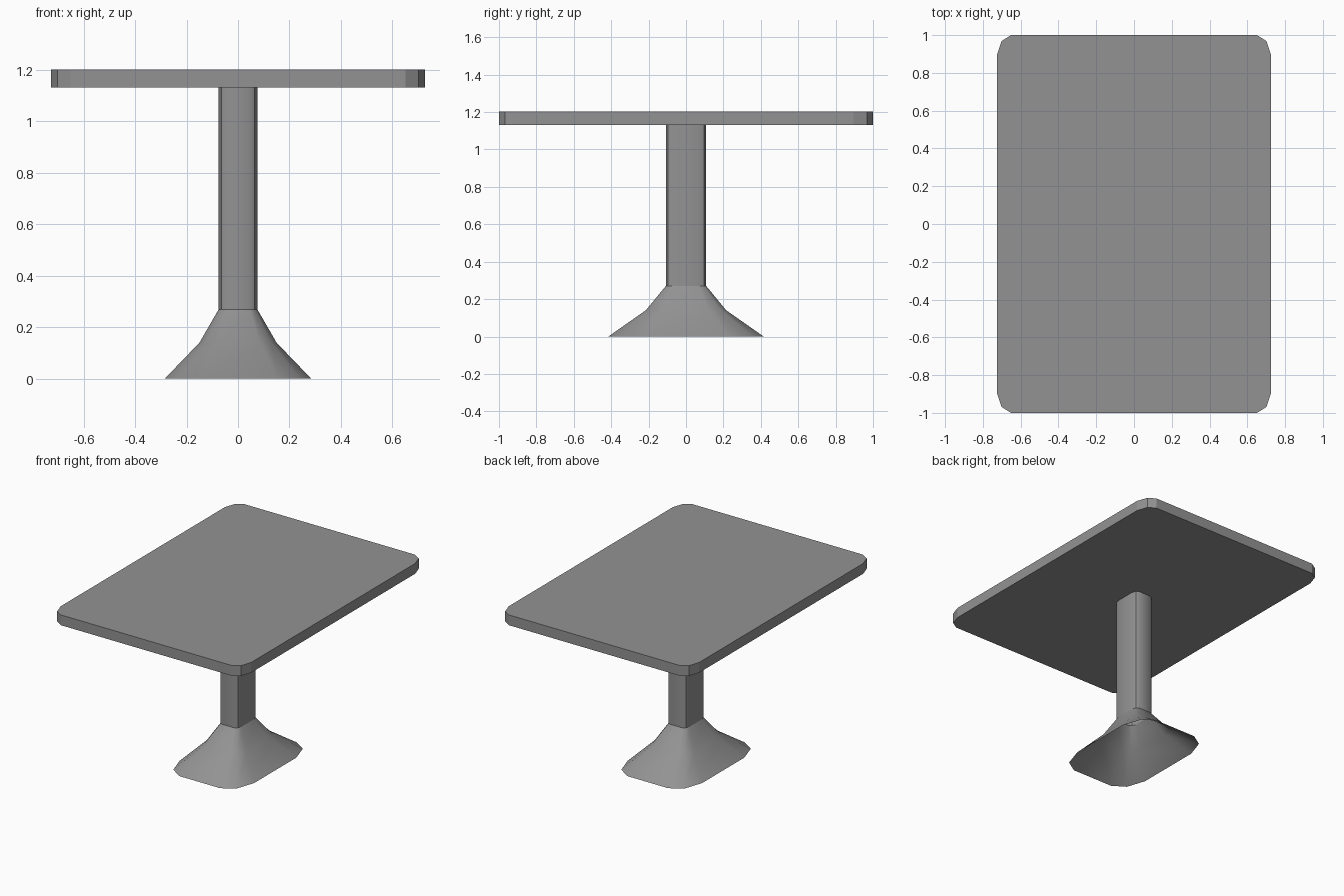
import bpy, bmesh, math

if "Cube" in bpy.data.objects:
    bpy.data.objects.remove(bpy.data.objects["Cube"])

# Dark grey for every part
grey = bpy.data.materials.new("dark_grey")
grey.diffuse_color = (0.29, 0.29, 0.29, 1.0)
grey.use_nodes = True
grey.node_tree.nodes["Principled BSDF"].inputs["Base Color"].default_value = grey.diffuse_color


def outline(hx, hy, cx, cy):
    """Mirrored rounded-rectangle outline with two facets per corner."""
    quarter = [(hx, hy - cy), (hx - cx * 0.33, hy - cy * 0.30), (hx - cx, hy)]
    pts = list(quarter)
    pts += [(-x, y) for x, y in reversed(quarter)]
    pts += [(-x, -y) for x, y in quarter]
    pts += [(x, -y) for x, y in reversed(quarter)]
    return pts


def loft(name, sections, caps=False, smooth_angle=None):
    """Skin a stack of outlines given as (z, half x, half y, corner x, corner y)."""
    bm = bmesh.new()
    rings = [[bm.verts.new((x, y, z)) for x, y in outline(*dims)]
             for z, *dims in sections]
    n = len(rings[0])
    for low, high in zip(rings, rings[1:]):
        for i in range(n):
            j = (i + 1) % n
            bm.faces.new((low[i], low[j], high[j], high[i]))
    if caps:
        bm.faces.new(rings[0][::-1])
        bm.faces.new(rings[-1])
    mesh = bpy.data.meshes.new(name)
    bm.to_mesh(mesh)
    bm.free()
    mesh.materials.append(grey)
    obj = bpy.data.objects.new(name, mesh)
    bpy.context.collection.objects.link(obj)
    if smooth_angle:
        bpy.ops.object.select_all(action='DESELECT')
        obj.select_set(True)
        bpy.context.view_layer.objects.active = obj
        bpy.ops.object.shade_smooth_by_angle(angle=math.radians(smooth_angle))
    return obj


# Flat slab with clipped corners
loft("table_top", [(1.132, 0.726, 1.0, 0.075, 0.105),
                   (1.203, 0.726, 1.0, 0.075, 0.105)], caps=True)

# Straight column
loft("column", [(0.27, 0.075, 0.108, 0.03, 0.042),
                (1.132, 0.075, 0.108, 0.03, 0.042)], smooth_angle=35)

# Flared hollow foot, open underneath
loft("flared_base", [(0.0, 0.285, 0.415, 0.13, 0.185),
                     (0.14, 0.15, 0.215, 0.065, 0.09),
                     (0.27, 0.075, 0.108, 0.03, 0.042)], smooth_angle=50)
